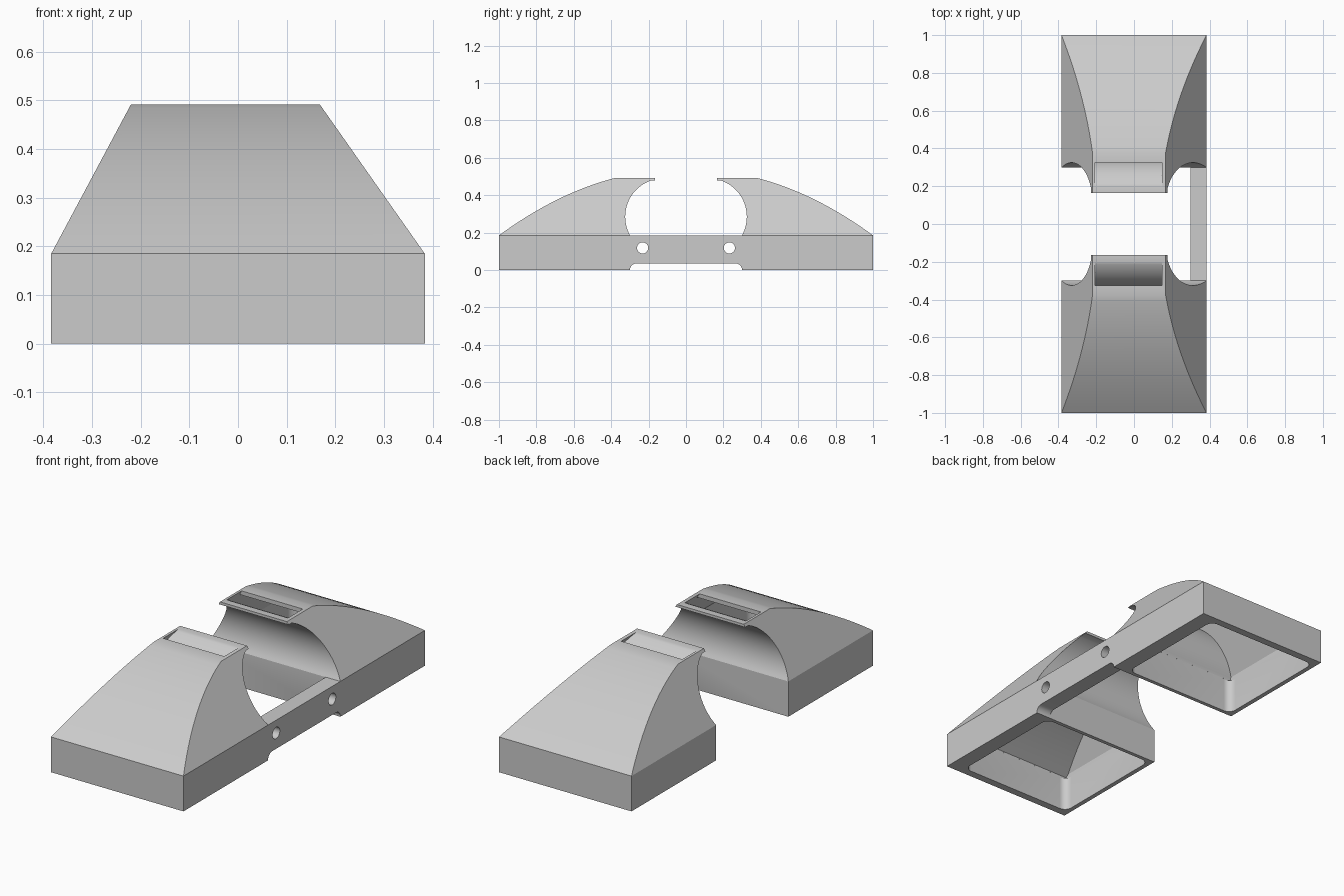
import bpy, bmesh, math
from mathutils import Vector

if "Cube" in bpy.data.objects:
    bpy.data.objects.remove(bpy.data.objects["Cube"])

grey = bpy.data.materials.new("light grey")
grey.use_nodes = True
colour = (0.6, 0.6, 0.6, 1)
grey.diffuse_color = colour
grey.node_tree.nodes["Principled BSDF"].inputs["Base Color"].default_value = colour

AXES = {"x": lambda a, b, d: (d, a, b),
        "y": lambda a, b, d: (a, d, b),
        "z": lambda a, b, d: (a, b, d)}


def prism(name, outline, axis, start, end):
    """Extrude a 2D outline along an axis."""
    place = AXES[axis]
    bm = bmesh.new()
    face = bm.faces.new([bm.verts.new(place(a, b, start)) for a, b in outline])
    made = bmesh.ops.extrude_face_region(bm, geom=[face])["geom"]
    shift = Vector(place(0, 0, end - start))
    bmesh.ops.translate(bm, vec=shift,
                        verts=[v for v in made if isinstance(v, bmesh.types.BMVert)])
    bmesh.ops.recalc_face_normals(bm, faces=bm.faces)
    mesh = bpy.data.meshes.new(name)
    bm.to_mesh(mesh)
    bm.free()
    mesh.materials.append(grey)
    obj = bpy.data.objects.new(name, mesh)
    bpy.context.collection.objects.link(obj)
    return obj


def apply(obj, mod):
    bpy.context.view_layer.objects.active = obj
    bpy.ops.object.modifier_apply(modifier=mod.name)


def combine(obj, other, operation):
    mod = obj.modifiers.new("cut", "BOOLEAN")
    mod.operation, mod.solver, mod.object = operation, "EXACT", other
    apply(obj, mod)
    bpy.data.objects.remove(other)


def arc(cy, cz, r, a0, a1, n=24):
    angles = [math.radians(a0 + (a1 - a0) * i / n) for i in range(n + 1)]
    return [(cy + r * math.cos(a), cz + r * math.sin(a)) for a in angles]


def hood(t0, drop, n=20):
    """Bulging top line from the outer end up to the flat crown."""
    points = []
    for i in range(n + 1):
        t = t0 + (1 - t0) * i / n
        points.append((1 - 0.62 * t, 0.185 + 0.307 * t + 0.148 * t * (1 - t) - drop))
    return points


CY, CZ = 0.12, 0.285   # centre of the round cut

# Outer block: side profile crossed with the lopsided front outline
side = [(0.299, 0), (1, 0)] + hood(0, 0) + [(0.165, 0.492), (0.165, 0.478)]
side += arc(CY, CZ, 0.205, 70.3, -29.2)
body = prism("hollow_end_blocks_with_rail", side, "x", -0.5, 0.5)
front = [(-0.384, -0.1), (0.384, -0.1), (0.384, 0.185), (0.168, 0.492),
         (0.133, 0.542), (-0.193, 0.542), (-0.22, 0.492), (-0.384, 0.185)]
combine(body, prism("front_outline", front, "y", -0.2, 1.2), "INTERSECT")

# Upper hollow, open through the slot in the crown
inner = [(0.319, 0.18), (0.96, 0.18)] + hood(0.065, 0.022)
inner += [(0.325, 0.47), (0.325, 0.6), (0.195, 0.6)] + arc(CY, CZ, 0.222, 69, -26.2)
hollow = prism("hollow", inner, "x", -0.5, 0.5)
inner_front = [(-0.36, -0.1), (0.30, -0.1), (0.30, 0.276), (0.058, 0.62),
               (-0.138, 0.62), (-0.36, 0.204)]
combine(hollow, prism("hollow_outline", inner_front, "y", -0.2, 1.2), "INTERSECT")
combine(body, hollow, "DIFFERENCE")

# Lower pocket with rounded corners
R = 0.04
plan = []
for cx, cy, a in ((0.30 - R, 0.96 - R, 0), (-0.36 + R, 0.96 - R, 90),
                  (-0.36 + R, 0.319 + R, 180), (0.30 - R, 0.319 + R, 270)):
    plan += arc(cx, cy, R, a, a + 90, 8)
combine(body, prism("pocket", plan, "z", -0.1, 0.186), "DIFFERENCE")

# Side rail with an arched underside and a round hole
rail = [(-0.05, 0.035)] + arc(0.265, 0, 0.035, 90, 0, 8)
rail += [(0.315, 0), (0.315, 0.185), (-0.05, 0.185)]
combine(body, prism("rail", rail, "x", 0.30, 0.384), "UNION")
hole = arc(0.232, 0.118, 0.03, 0, 348.75, 31)
combine(body, prism("hole", hole, "x", 0.25, 0.45), "DIFFERENCE")

# Mirror to the other end
mod = body.modifiers.new("mirror", "MIRROR")
mod.use_axis = (False, True, False)
mod.use_bisect_axis = (False, True, False)
mod.merge_threshold = 0.0005
apply(body, mod)

bpy.ops.object.select_all(action="DESELECT")
body.select_set(True)
bpy.context.view_layer.objects.active = body
bpy.ops.object.shade_smooth_by_angle(angle=math.radians(25))
